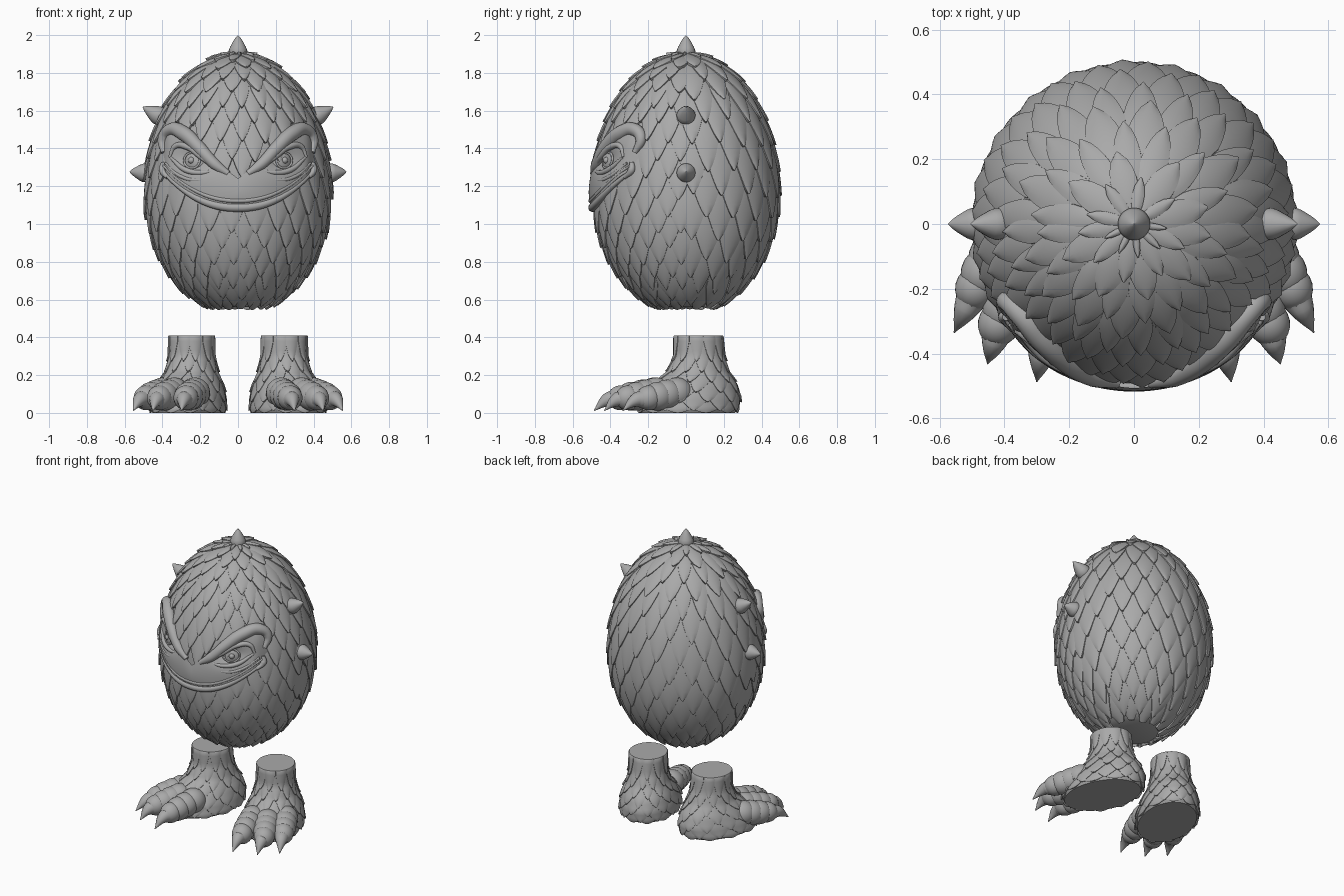
import bpy, bmesh, math, random
from math import sin, cos, pi, radians
from mathutils import Vector, Matrix

random.seed(4)
cube = bpy.data.objects.get("Cube")
if cube:
    bpy.data.objects.remove(cube, do_unlink=True)

grey = bpy.data.materials.new("stone grey")
grey.use_nodes = True
grey.diffuse_color = (0.4, 0.4, 0.4, 1)
grey.node_tree.nodes["Principled BSDF"].inputs["Base Color"].default_value = (0.4, 0.4, 0.4, 1)


def finish(ob, mirror=False, angle=40):
    ob.data.materials.clear()
    ob.data.materials.append(grey)
    bpy.ops.object.select_all(action='DESELECT')
    ob.select_set(True)
    bpy.context.view_layer.objects.active = ob
    bpy.ops.object.shade_smooth_by_angle(angle=radians(angle))
    if mirror:
        mod = ob.modifiers.new("Mirror", 'MIRROR')
        mod.use_mirror_merge = False
    return ob


def add_mesh(name, bm, mirror=False, angle=40):
    mesh = bpy.data.meshes.new(name)
    bm.to_mesh(mesh)
    bm.free()
    ob = bpy.data.objects.new(name, mesh)
    bpy.context.collection.objects.link(ob)
    return finish(ob, mirror, angle)


def grid(bm, point, nu, nv):
    """Faces over point(u, v), u to the right and v downward, both 0 to 1."""
    rows = [[bm.verts.new(point(i / nu, j / nv)) for i in range(nu + 1)] for j in range(nv + 1)]
    for a, b in zip(rows, rows[1:]):
        for i in range(nu):
            bm.faces.new((a[i], b[i], b[i + 1], a[i + 1]))
    return rows


def tube(name, path, mirror=False, cyclic=False):
    """Rounded strand through (point, radius) pairs."""
    cu = bpy.data.curves.new(name, 'CURVE')
    cu.dimensions = '3D'
    cu.bevel_depth = 1
    cu.bevel_resolution = 4
    cu.resolution_u = 8
    cu.use_fill_caps = True
    sp = cu.splines.new('BEZIER')
    sp.bezier_points.add(len(path) - 1)
    for bp, (co, r) in zip(sp.bezier_points, path):
        bp.co, bp.radius = co, r
        bp.handle_left_type = bp.handle_right_type = 'AUTO'
    sp.use_cyclic_u = cyclic
    ob = bpy.data.objects.new(name, cu)
    bpy.context.collection.objects.link(ob)
    bpy.ops.object.select_all(action='DESELECT')
    ob.select_set(True)
    bpy.context.view_layer.objects.active = ob
    bpy.ops.object.convert(target='MESH')
    return finish(bpy.context.view_layer.objects.active, mirror, 60)


# Surfaces: angle 0 faces the front, second parameter runs downward
MID, UP, DOWN, RAD, END = 1.17, 0.73, 0.64, 0.487, 2.83


def egg(a, p):
    p = min(max(p, 0.02), END)
    r = RAD * sin(p)
    return Vector((r * sin(a), -r * cos(a), MID + cos(p) * (UP if p < pi / 2 else DOWN)))


SECTIONS = [(.41, .13, -.13, .12), (.3, .135, -.125, .115), (.22, .16, -.16, .13),
            (.15, .205, -.24, .16), (.08, .225, -.32, .18), (.02, .215, -.33, .185), (0, .2, -.32, .175)]


def foot(a, t):
    t = min(max(t, 0), 1) * (len(SECTIONS) - 1)
    i = min(int(t), len(SECTIONS) - 2)
    z, back, front, w = Vector(SECTIONS[i]).lerp(Vector(SECTIONS[i + 1]), t - i)
    local = Vector((w * sin(a), (back + front) / 2 - (back - front) / 2 * cos(a), z))
    return Matrix.Rotation(radians(20), 3, 'Z') @ local + Vector((.245, .065, 0))


def raised(surf, a, p, d):
    e = 0.004
    n = (surf(a, p + e) - surf(a, p - e)).cross(surf(a + e, p) - surf(a - e, p))
    return surf(a, p) + n.normalized() * d


def scale(bm, surf, a0, p0, half, length, lift):
    """One pointed, overlapping scale whose border folds back to the skin."""
    def point(u, v):
        edge = u in (0, 1) or v == 1
        s = max(-1, min(1, (u * 2 - 1) * 1.2))
        t = min(1, v * 1.1)
        w = half * (1 if t < .45 else max(0, (1 - t) / .55) ** .7)
        d = lift * (t * 1.2 - .35) + lift * .35 * (1 - s * s)
        co = raised(surf, a0 + s * w, p0 + t * length, -.6 * lift if edge else d)
        co.z = max(co.z, 0)
        return co
    grid(bm, point, 8, 10)


# Egg body with flat underside
bm = bmesh.new()
rows = grid(bm, lambda u, v: egg((u - .5) * 2 * pi, v * END), 64, 40)
bm.faces.new(rows[-1][:0:-1])
bmesh.ops.remove_doubles(bm, verts=bm.verts, dist=.0005)
add_mesh("body", bm)


# Face outline curves
def mouth(x):
    return 1.10 + .17 * (abs(x) / .37) ** 2.2


def brow(x):
    return min(1.24 + .75 * abs(x), 1.5)


def face(x, z, d=0):
    h = (z - MID) / (UP if z > MID else DOWN)
    r = RAD * math.sqrt(1 - h * h)
    a = math.asin(max(-1, min(1, x / r)))
    return raised(egg, a, math.acos(h), d)


# Body scales: small on the front half, large on the back half
bm = bmesh.new()
for turn, columns, count in ((0, 12, 20), (pi, 10, 15)):
    step = END / count
    for row in range(-1, count - 1):
        p = row * step
        ring = sin(max(.1, p + step * 1.5))
        n = columns if ring > .62 else round(columns * (.7 if ring > .35 else .45))
        gap = pi / n
        for c in range(n):
            a = turn - pi / 2 + (c + .5 * (row % 2) + .25) * gap + random.uniform(-.06, .06) * gap
            q = p + random.uniform(-.1, .1) * step
            mid = egg(a, q + step * 1.5)
            if mid.y < 0 and abs(mid.x) < .39 and mouth(mid.x) - .03 < mid.z < brow(mid.x) + .02:
                continue
            scale(bm, egg, a, q, gap * .55, step * 2.5, .019)
bmesh.ops.remove_doubles(bm, verts=bm.verts, dist=.0002)
add_mesh("body_scales", bm)

# Smooth muzzle and cheeks, hollowed at the eyes
bm = bmesh.new()


def skin(u, v):
    x = (u - .5) * .8
    z = brow(x) + (mouth(x) - brow(x)) * min(1, v * 1.04)
    eye = math.exp(-(((abs(x) - .23) / .09) ** 2 + ((z - 1.34) / .06) ** 2))
    d = .022 * min(1, (1 - abs(u * 2 - 1)) * 8) + .006 * sin(pi * v) - .035 * eye
    return face(x, z, -.015 if v == 1 else d)


grid(bm, skin, 56, 28)
add_mesh("face_skin", bm)

# Lips, brows, lids and wrinkles
xs = [i * .065 - .39 for i in range(13)]
tube("lower_lip", [(face(x, mouth(x) - .012, .012), .006 + .017 * cos(x * 3.6)) for x in xs])
tube("upper_lip", [(face(x, mouth(x) + .024, .018), .004 + .009 * cos(x * 3.6)) for x in xs])
STRANDS = {
    "brow_ridge": (.012, [(.05, 1.265, .016), (.12, 1.315, .03), (.2, 1.40, .036), (.28, 1.475, .04),
                          (.345, 1.495, .036), (.385, 1.45, .03), (.385, 1.375, .014)]),
    "upper_lid": (.02, [(.1, 1.28, .008), (.19, 1.355, .017), (.26, 1.405, .017), (.32, 1.405, .015),
                        (.348, 1.35, .008)]),
    "lower_lid": (.016, [(.12, 1.282, .006), (.19, 1.27, .013), (.27, 1.285, .015), (.345, 1.35, .008)]),
    "eye_bag": (.018, [(.12, 1.255, .004), (.2, 1.232, .01), (.29, 1.25, .011), (.37, 1.32, .006)]),
    "mouth_corner": (.012, [(.365, 1.245, .01), (.39, 1.285, .02), (.385, 1.325, .012)]),
}
for name, (lift, pts) in STRANDS.items():
    tube(name, [(face(x, z, lift), r) for x, z, r in pts], True)

# Eyes with iris ring and pupil
bm = bmesh.new()
bmesh.ops.create_uvsphere(bm, u_segments=28, v_segments=18, radius=.088,
                          matrix=Matrix.Translation(face(.235, 1.335, -.068)))
add_mesh("eyeballs", bm, True)
iris = [face(.24 + .04 * cos(k * pi / 4), 1.335 + .04 * sin(k * pi / 4), .009) for k in range(8)]
tube("iris_rings", [(co, .006) for co in iris], True, True)
bm = bmesh.new()
bmesh.ops.create_uvsphere(bm, u_segments=16, v_segments=10, radius=.018,
                          matrix=Matrix.Translation(face(.24, 1.335, .013)))
add_mesh("pupils", bm, True)


# Horns: turned teardrop spikes with a collar
def horn(name, base, tip, mirror):
    base, tip = Vector(base), Vector(tip)
    profile = [(.058, -.3), (.06, .0), (.048, .08), (.05, .2), (.043, .38), (.026, .68), (.012, .88), (.0005, 1)]
    turn = (tip - base).to_track_quat('Z', 'Y')
    size = (tip - base).length
    bm = bmesh.new()

    def point(u, v):
        r, h = profile[len(profile) - 1 - round(v * (len(profile) - 1))]
        a = u * 2 * pi
        return base + turn @ Vector((r * cos(a), r * sin(a), h * size))
    grid(bm, point, 20, len(profile) - 1)
    bmesh.ops.remove_doubles(bm, verts=bm.verts, dist=.0003)
    add_mesh(name, bm, mirror, 50)


horn("crown_horn", (0, 0, 1.895), (0, 0, 2), False)
horn("upper_side_horns", (.405, 0, 1.565), (.505, 0, 1.62), True)
horn("lower_side_horns", (.482, 0, 1.27), (.575, 0, 1.277), True)

# Feet: leg and sole, then scales
bm = bmesh.new()
rows = grid(bm, lambda u, v: foot((u - .5) * 2 * pi, v), 40, 24)
bm.faces.new(rows[0][:-1])
bm.faces.new(rows[-1][:0:-1])
bmesh.ops.remove_doubles(bm, verts=bm.verts, dist=.0005)
add_mesh("feet", bm, True)
bm = bmesh.new()
for row in range(7):
    for c in range(11):
        a = (c + .5 * (row % 2) + random.uniform(-.08, .08)) * 2 * pi / 11
        scale(bm, foot, a, row * .125 - .1, .32, .33, .013)
bmesh.ops.remove_doubles(bm, verts=bm.verts, dist=.0002)
add_mesh("foot_scales", bm, True)

# Toes: overlapping knuckles flattened at the ground, each with a claw
TOES = [((.23, -.17), (.275, -.345), (.3, -.487)), ((.34, -.16), (.415, -.305), (.452, -.432)),
        ((.4, -.05), (.485, -.195), (.555, -.335))]
bm = bmesh.new()
for k, (a, b, tip) in enumerate(TOES):
    a, b, tip = Vector((*a, .105)), Vector((*b, .08)), Vector((*tip, .012))
    turn = (b - a).to_track_quat('Y', 'Z').to_matrix().to_4x4()
    for f, r in ((0, .082), (.35, .08), (.68, .076), (1, .066)):
        m = Matrix.Translation(a.lerp(b, f)) @ turn @ Matrix.Diagonal((r, r * 1.1, r, 1))
        bmesh.ops.create_uvsphere(bm, u_segments=20, v_segments=14, radius=1, matrix=m)
    mid = b.lerp(tip, .5) + Vector((0, 0, .022))
    tube("claws_%d" % (k + 1), [(b, .044), (b.lerp(mid, .55), .048), (mid, .038), (tip, .002)], True)
for v in bm.verts:
    v.co.z = max(v.co.z, 0)
add_mesh("toes", bm, True, 50)
